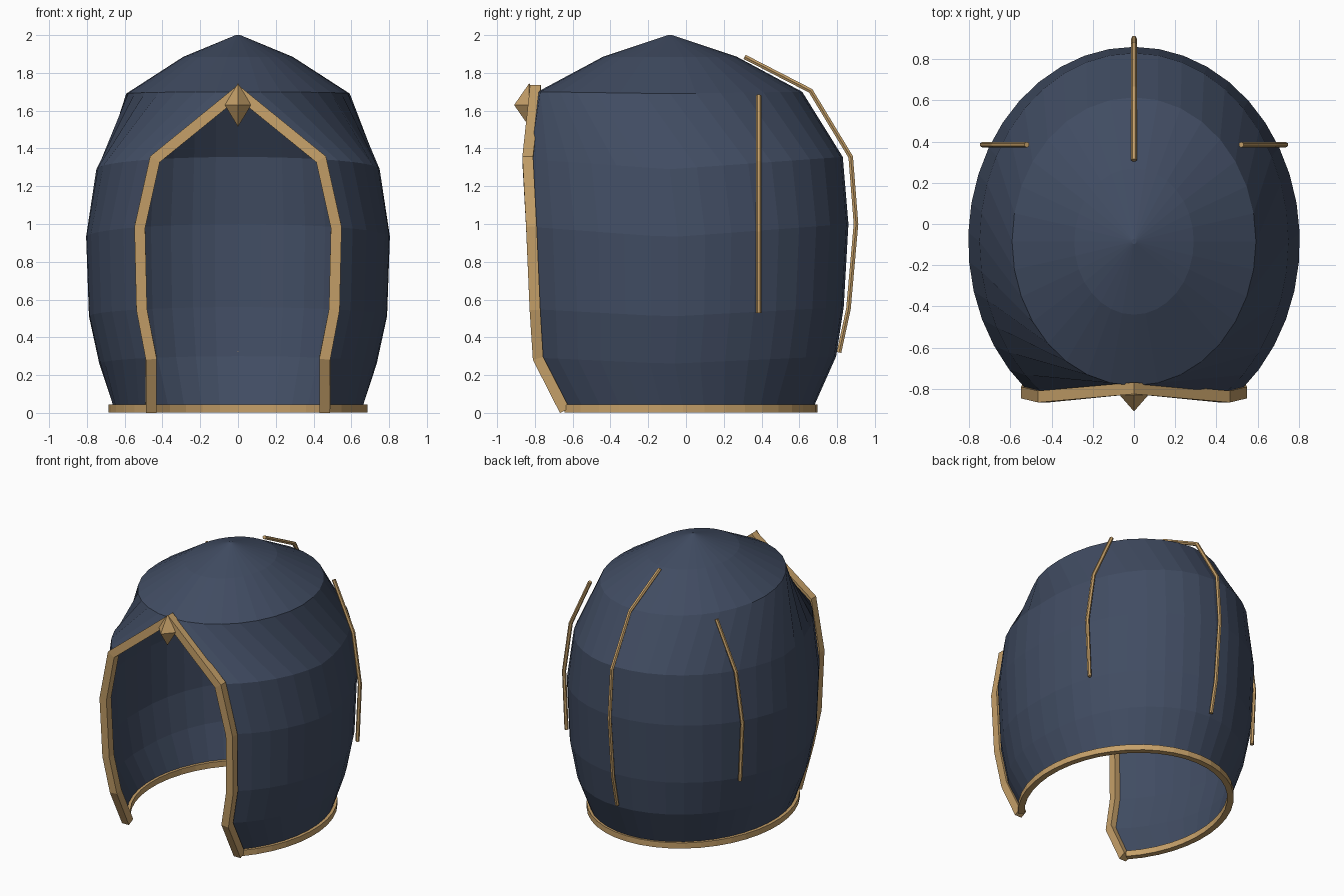
import bpy, bmesh, math
from mathutils import Vector

if "Cube" in bpy.data.objects:
    bpy.data.objects.remove(bpy.data.objects["Cube"])

CY = -0.085   # centre of the oval rings


def material(name, rgb):
    m = bpy.data.materials.new(name)
    m.diffuse_color = (*rgb, 1)
    m.use_nodes = True
    m.node_tree.nodes["Principled BSDF"].inputs["Base Color"].default_value = m.diffuse_color
    return m


blue = material("slate_blue", (0.052, 0.072, 0.122))
gold = material("warm_gold", (0.56, 0.35, 0.14))


def finish(name, bm, mat):
    bmesh.ops.recalc_face_normals(bm, faces=bm.faces)
    me = bpy.data.meshes.new(name)
    bm.to_mesh(me)
    bm.free()
    me.materials.append(mat)
    ob = bpy.data.objects.new(name, me)
    bpy.context.collection.objects.link(ob)
    return ob


def tube(name, pts, radius, sides=4, turn=math.pi / 4, ref=(0, -1, 0)):
    """Mitred tube through pts; ref fixes the roll of the section."""
    pts = [Vector(p) for p in pts]
    ref = Vector(ref)
    bm = bmesh.new()
    rings = []
    for i, p in enumerate(pts):
        a = (p - pts[max(i - 1, 0)]).normalized()
        b = (pts[min(i + 1, len(pts) - 1)] - p).normalized()
        t = (a + b).normalized()
        u = (ref - t * ref.dot(t)).normalized()
        v = t.cross(u)
        # widen at corners so the straight runs keep their thickness
        miter = 1.0 if a.length == 0 or b.length == 0 else 1 / max(t.dot(a), 0.6)
        ring = []
        for k in range(sides):
            w = turn + 2 * math.pi * k / sides
            ring.append(bm.verts.new(p + radius * (u * math.cos(w) + v * math.sin(w) * miter)))
        rings.append(ring)
    for r, s in zip(rings, rings[1:]):
        for k in range(sides):
            n = (k + 1) % sides
            bm.faces.new((r[k], r[n], s[n], s[k]))
    bm.faces.new(rings[0])
    bm.faces.new(rings[-1])
    return finish(name, bm, gold)


# Shell rings: side height, front/back lift, half width, half depth, half opening
RINGS = [
    (0.03, 0.00, 0.66, 0.76, 0.46),
    (0.26, 0.04, 0.735, 0.88, 0.46),
    (0.51, 0.05, 0.79, 0.92, 0.51),
    (0.93, 0.07, 0.805, 0.945, 0.52),
    (1.29, 0.065, 0.75, 0.915, 0.44),
    (1.69, 0.01, 0.592, 0.70, 0.0),
    (1.885, 0.0, 0.29, 0.355, 0.0),
    (2.0, 0.0, 0.012, 0.012, 0.0),
]
SEG = 32


def ring_points(z, lift, a, b, gap):
    start = math.asin(gap / a)
    out = []
    for i in range(SEG + 1):
        t = start + (2 * math.pi - 2 * start) * i / SEG
        out.append(Vector((a * math.sin(t), CY - b * math.cos(t),
                           z + lift * abs(math.cos(t)))))
    return out


# Hood shell, open at the face
bm = bmesh.new()
rows = [[bm.verts.new(p) for p in ring_points(*r)] for r in RINGS]
for lo, hi in zip(rows, rows[1:]):
    for i in range(SEG):
        bm.faces.new((lo[i], lo[i + 1], hi[i + 1], hi[i]))
bm.faces.new(rows[-1][:-1])
bmesh.ops.remove_doubles(bm, verts=bm.verts, dist=0.0005)
finish("hood_shell", bm, blue)

# Face opening trim, up one side and down the other
side = [ring_points(*r)[0] + Vector((0, -0.012, 0)) for r in RINGS[:6]]
side[0].z = 0.012
side[-1].z = 1.70
left = [Vector((-p.x, p.y, p.z)) for p in reversed(side[:-1])]
tube("face_trim", side + left, 0.04)

# Base trim
base = [Vector((p.x * 1.01, p.y, 0.024)) for p in ring_points(*RINGS[0])]
tube("base_trim", base, 0.03, ref=(0, 0, 1))

# Pointed gem at the peak of the opening
bm = bmesh.new()
c = Vector((0, -0.83, 1.63))
px, nx, py, ny, pz, nz = [bm.verts.new(c + Vector(d)) for d in (
    (0.07, 0, 0), (-0.07, 0, 0), (0, 0.07, 0), (0, -0.08, 0), (0, 0, 0.115), (0, 0, -0.115))]
for tip in (pz, nz):
    for f in ((px, py), (py, nx), (nx, ny), (ny, px)):
        bm.faces.new((*f, tip))
finish("peak_gem", bm, gold)

# Ridge strips on the back and both sides
back = [(0.31, 1.885), (0.66, 1.705), (0.872, 1.355), (0.90, 1.0), (0.86, 0.55), (0.81, 0.32)]
tube("back_ridge", [(0, y, z) for y, z in back], 0.014, 6, 0, (1, 0, 0))
flank = [(0.52, 1.68), (0.68, 1.33), (0.735, 0.96), (0.715, 0.53)]
for s, name in ((1, "right_ridge"), (-1, "left_ridge")):
    tube(name, [(s * x, 0.385, z) for x, z in flank], 0.014, 6, 0, (0, 1, 0))
